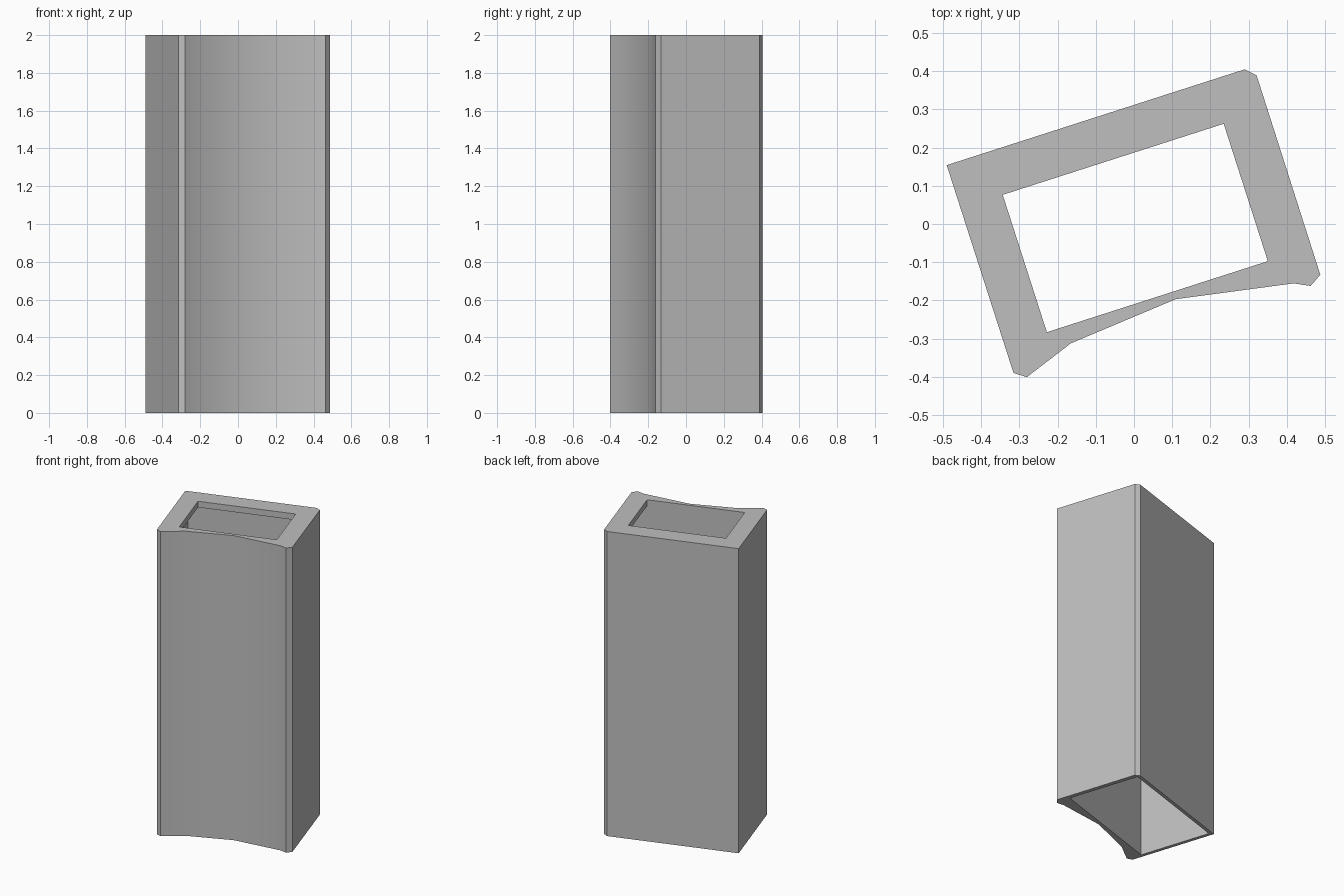
import bpy, bmesh, math
from mathutils import Matrix

cube = bpy.data.objects.get("Cube")
if cube:
    bpy.data.objects.remove(cube, do_unlink=True)

HEIGHT = 2.0
LIP_Z = 1.96          # underside of the lip around the top opening
TURN = math.radians(17.82)

grey = bpy.data.materials.new("plain grey")
grey.use_nodes = True
grey.diffuse_color = (0.52, 0.52, 0.52, 1)
grey.node_tree.nodes["Principled BSDF"].inputs["Base Color"].default_value = grey.diffuse_color

# Outer section, with a shallow hollow along the front and chamfered corners
outer = [(-0.42, 0.297), (-0.42, -0.275), (-0.39, -0.296), (-0.253, -0.247),
         (0.044, -0.221), (0.35, -0.276), (0.391, -0.296), (0.424, -0.276),
         (0.425, 0.273), (0.4, 0.297)]
# Top opening and wider cavity below it, sharing the front wall
hx, front, back = 0.304, -0.2, 0.178
cx, cavity_back = 0.398, 0.275
opening = [(-hx, front), (hx, front), (hx, back), (-hx, back)]
cavity = [(-cx, front), (-hx, front), (hx, front), (cx, front),
          (cx, cavity_back), (-cx, cavity_back)]

bm = bmesh.new()


def ring(points, z):
    return [bm.verts.new((x, y, z)) for x, y in points]


def walls(low, high):
    for i in range(len(low)):
        j = (i + 1) % len(low)
        bm.faces.new((low[i], low[j], high[j], high[i]))


def rim(loop_a, loop_b):
    """Fill the flat ring between two loops."""
    edges = []
    for loop in (loop_a, loop_b):
        for i, v in enumerate(loop):
            edges.append(bm.edges.get((v, loop[i - 1])))
    bmesh.ops.triangle_fill(bm, use_beauty=True, use_dissolve=False, edges=edges)


# Outer shell
out_low, out_high = ring(outer, 0), ring(outer, HEIGHT)
walls(out_low, out_high)
# Cavity walls
cav_low, cav_high = ring(cavity, 0), ring(cavity, LIP_Z)
walls(cav_low, cav_high)
# Lip: inner walls and U-shaped underside
lip_high = ring(opening, HEIGHT)
lip_low = [cav_high[1], cav_high[2]] + ring(opening[2:], LIP_Z)
walls(lip_low, lip_high)
bm.faces.new([cav_high[0], lip_low[0], lip_low[3], lip_low[2], lip_low[1],
              cav_high[3], cav_high[4], cav_high[5]])
# Flat rims
rim(out_high, lip_high)
rim(out_low, cav_low)

bmesh.ops.recalc_face_normals(bm, faces=bm.faces[:])
bmesh.ops.transform(bm, matrix=Matrix.Rotation(TURN, 4, 'Z'), verts=bm.verts[:])

mesh = bpy.data.meshes.new("hollow_column")
bm.to_mesh(mesh)
bm.free()
mesh.materials.append(grey)
column = bpy.data.objects.new("hollow_column", mesh)
bpy.context.collection.objects.link(column)

# Smooth the curved front, keep the corners crisp
bpy.ops.object.select_all(action='DESELECT')
column.select_set(True)
bpy.context.view_layer.objects.active = column
bpy.ops.object.shade_smooth_by_angle(angle=math.radians(30))
